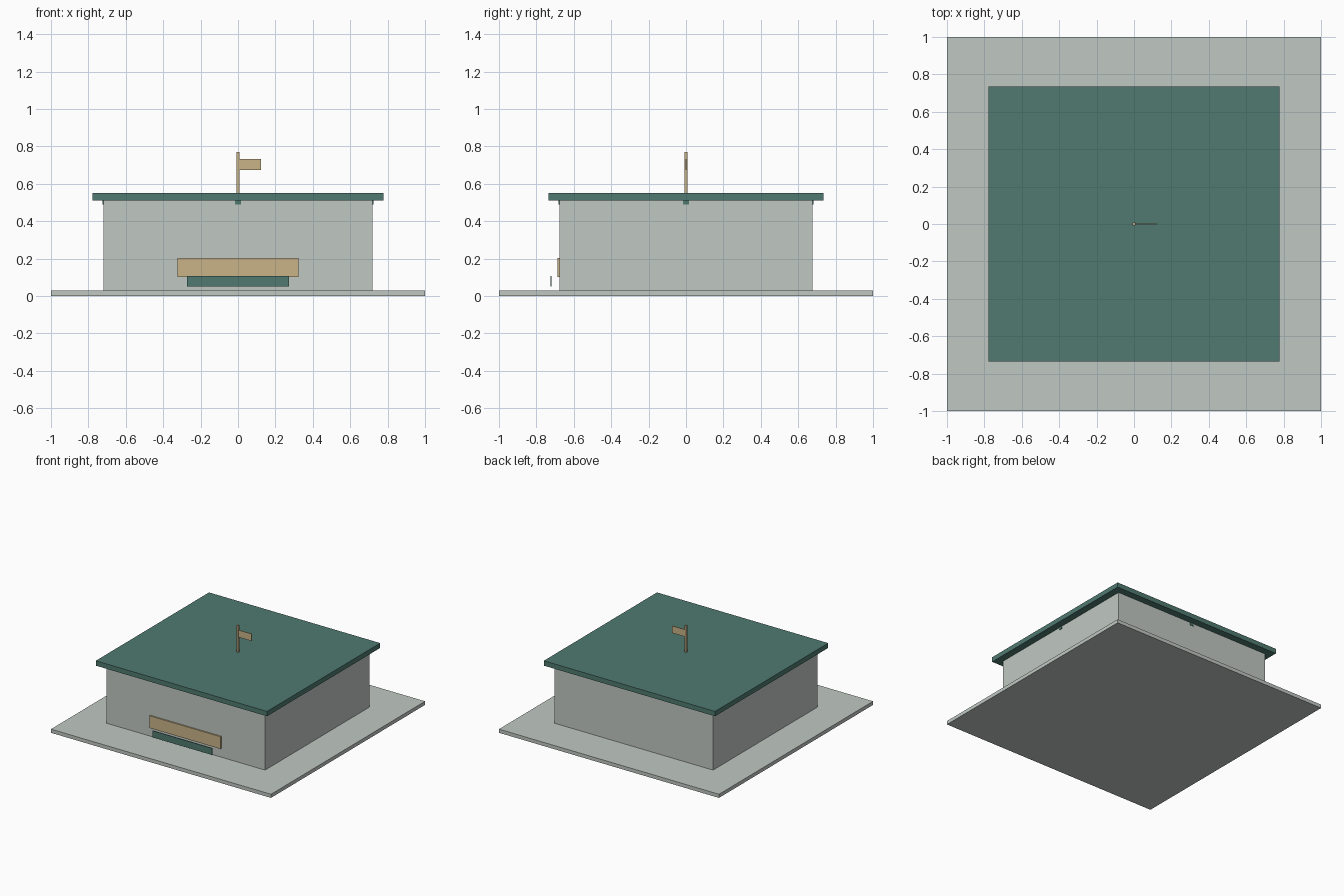
import bpy
import bmesh
from mathutils import Matrix, Vector

old = bpy.data.objects.get("Cube")
if old:
    bpy.data.objects.remove(old, do_unlink=True)


def material(name, rgb):
    mat = bpy.data.materials.new(name)
    mat.use_nodes = True
    color = (*rgb, 1.0)
    mat.diffuse_color = color
    mat.node_tree.nodes["Principled BSDF"].inputs["Base Color"].default_value = color
    return mat


stone = material("pale grey stone", (0.53, 0.58, 0.545))
green = material("dark green", (0.08, 0.195, 0.162))
tan = material("tan", (0.59, 0.456, 0.246))


def box(name, mat, low, high):
    """Box between two opposite corners."""
    low, high = Vector(low), Vector(high)
    bm = bmesh.new()
    bmesh.ops.create_cube(bm, size=1)
    bmesh.ops.transform(bm, verts=bm.verts, matrix=Matrix.Translation(
        (low + high) / 2) @ Matrix.Diagonal((*(high - low), 1)))
    mesh = bpy.data.meshes.new(name)
    bm.to_mesh(mesh)
    bm.free()
    mesh.materials.append(mat)
    obj = bpy.data.objects.new(name, mesh)
    bpy.context.scene.collection.objects.link(obj)
    return obj


def block(name, mat, half_x, half_y, bottom, top):
    """Box centred on the vertical axis."""
    return box(name, mat, (-half_x, -half_y, bottom), (half_x, half_y, top))


# Main building
wall_x, wall_y, eave = 0.72, 0.677, 0.51
block("ground_slab", stone, 1, 1, 0, 0.03)
block("walls", stone, wall_x, wall_y, 0.03, eave)
block("roof", green, 0.778, 0.735, eave, 0.55)

# Front sign board and the narrow panel standing before it
box("sign_board", tan, (-0.324, -0.688, 0.102), (0.324, -wall_y, 0.202))
box("front_panel", green, (-0.272, -0.724, 0.052), (0.272, -0.718, 0.107))

# Small tabs under the middle of each eave
for side, sign in (("left", 1), ("right", -1)):
    x = sign * (wall_x + 0.002)
    box(side + "_eave_tab", green, (x - 0.003, -0.015, 0.488), (x + 0.003, 0.015, eave))
for side, sign in (("back", 1), ("front", -1)):
    y = sign * (wall_y + 0.002)
    box(side + "_eave_tab", green, (-0.015, y - 0.003, 0.488), (0.015, y + 0.003, eave))

# Rooftop flag
block("flag_pole", tan, 0.007, 0.007, 0.55, 0.77)
box("flag", tan, (0.007, -0.003, 0.674), (0.124, 0.003, 0.732))
